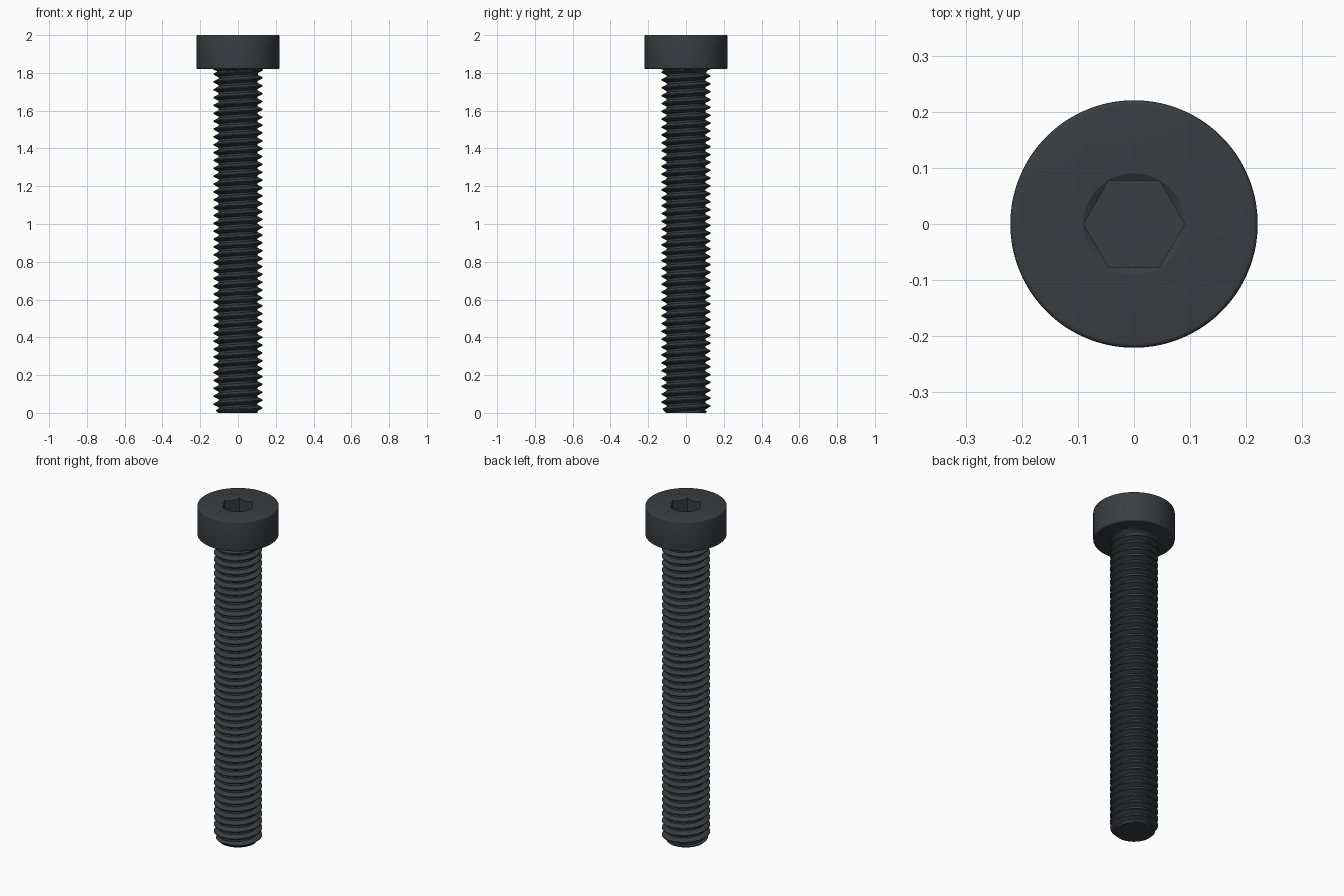
import bpy, bmesh
from math import cos, sin, pi, floor, sqrt, radians

if "Cube" in bpy.data.objects:
    bpy.data.objects.remove(bpy.data.objects["Cube"])

R, PITCH = 0.13, 0.0416           # thread outer radius and pitch
ROOT = R - 0.6134 * PITCH         # thread root radius
NECK_Z, FILLET = 1.82, 0.03       # underside of head, fillet below it
N = 96

dark = bpy.data.materials.new("black_oxide")
dark.diffuse_color = (0.042, 0.047, 0.052, 1)
dark.use_nodes = True
dark.node_tree.nodes["Principled BSDF"].inputs["Base Color"].default_value = dark.diffuse_color


def make_object(name, bm):
    bmesh.ops.remove_doubles(bm, verts=bm.verts, dist=1e-6)
    bmesh.ops.recalc_face_normals(bm, faces=bm.faces)
    mesh = bpy.data.meshes.new(name)
    bm.to_mesh(mesh)
    bm.free()
    obj = bpy.data.objects.new(name, mesh)
    bpy.context.collection.objects.link(obj)
    return obj


def finish(obj):
    obj.data.materials.append(dark)
    bpy.ops.object.select_all(action='DESELECT')
    obj.select_set(True)
    bpy.context.view_layer.objects.active = obj
    bpy.ops.object.shade_smooth_by_angle(angle=radians(28))


def lathe(name, profile, sides):
    """Closed solid of revolution from (radius, z) points, bottom to top."""
    bm = bmesh.new()
    rings = [[bm.verts.new((r * cos(2 * pi * i / sides), r * sin(2 * pi * i / sides), z))
              for i in range(sides)] for r, z in profile]
    for a, b in zip(rings, rings[1:]):
        for i in range(sides):
            j = (i + 1) % sides
            bm.faces.new((a[i], a[j], b[j], b[i]))
    bm.faces.new(rings[0][::-1])
    bm.faces.new(rings[-1])
    return make_object(name, bm)


# Threaded shank: helical profile, trimmed by the end chamfer and neck fillet
corners = [(0, ROOT), (0.25, ROOT), (0.5625, R), (0.6875, R), (1, ROOT)]
steps = []
for (t0, r0), (t1, r1) in zip(corners, corners[1:]):
    count = 4 if r0 != r1 else 1
    steps += [(t0 + (t1 - t0) * k / count, r0 + (r1 - r0) * k / count) for k in range(count)]
M = len(steps)
turns = int(NECK_Z / PITCH) + 4


def trimmed_radius(r, z):
    r = min(r, ROOT + z)
    d = z - (NECK_Z - FILLET)
    if d > 0:
        r = max(r, ROOT + FILLET - sqrt(max(0, FILLET ** 2 - d * d)))
    return r


bm = bmesh.new()
columns = []
for i in range(N):
    a = 2 * pi * i / N
    col = []
    for k in range(turns * M):
        t, r = steps[k % M]
        z = min(max(PITCH * (k // M - 2 + t + i / N), 0), NECK_Z)
        r = trimmed_radius(r, z)
        col.append(bm.verts.new((r * cos(a), r * sin(a), z)))
    columns.append(col)
for i in range(N):
    last = i == N - 1
    shift = M if last else 0      # the seam climbs by one turn
    a, b = columns[i], columns[(i + 1) % N]
    for k in range(len(a) - 1 - shift):
        quad = (a[k], b[k + shift], b[k + shift + 1], a[k + 1])
        if len({round(v.co.z, 6) for v in quad}) > 1:
            bm.faces.new(quad)
bmesh.ops.dissolve_degenerate(bm, dist=1e-6, edges=bm.edges)
bm.faces.new([bm.verts.new((ROOT * cos(2 * pi * i / N), ROOT * sin(2 * pi * i / N), 0))
              for i in reversed(range(N))])
bmesh.ops.delete(bm, geom=[v for v in bm.verts if not v.link_faces], context='VERTS')
finish(make_object("threaded_shank", bm))

# Head: low cylinder with softened rims
HR, B = 0.2205, 0.008
arc = [(sin(k * pi / 8), cos(k * pi / 8)) for k in range(5)]
profile = [(HR - B + B * s, NECK_Z + B - B * c) for s, c in arc]
profile += [(HR - B + B * s, 2 - B + B * c) for s, c in reversed(arc)]
head = lathe("head", profile, 128)

# Hex socket with a countersunk mouth
hex_cut = lathe("hex_cutter", [(0.09, 1.865), (0.09, 2.1)], 6)
mouth_cut = lathe("mouth_cutter", [(0.0735, 1.99), (0.0903, 2.0), (0.0987, 2.005)], 96)
for cutter in (hex_cut, mouth_cut):
    cutter.hide_render = True
    mod = head.modifiers.new("socket", 'BOOLEAN')
    mod.operation, mod.solver, mod.object = 'DIFFERENCE', 'EXACT', cutter
    bpy.context.view_layer.objects.active = head
    bpy.ops.object.modifier_apply(modifier=mod.name)
    bpy.data.objects.remove(cutter)
finish(head)
